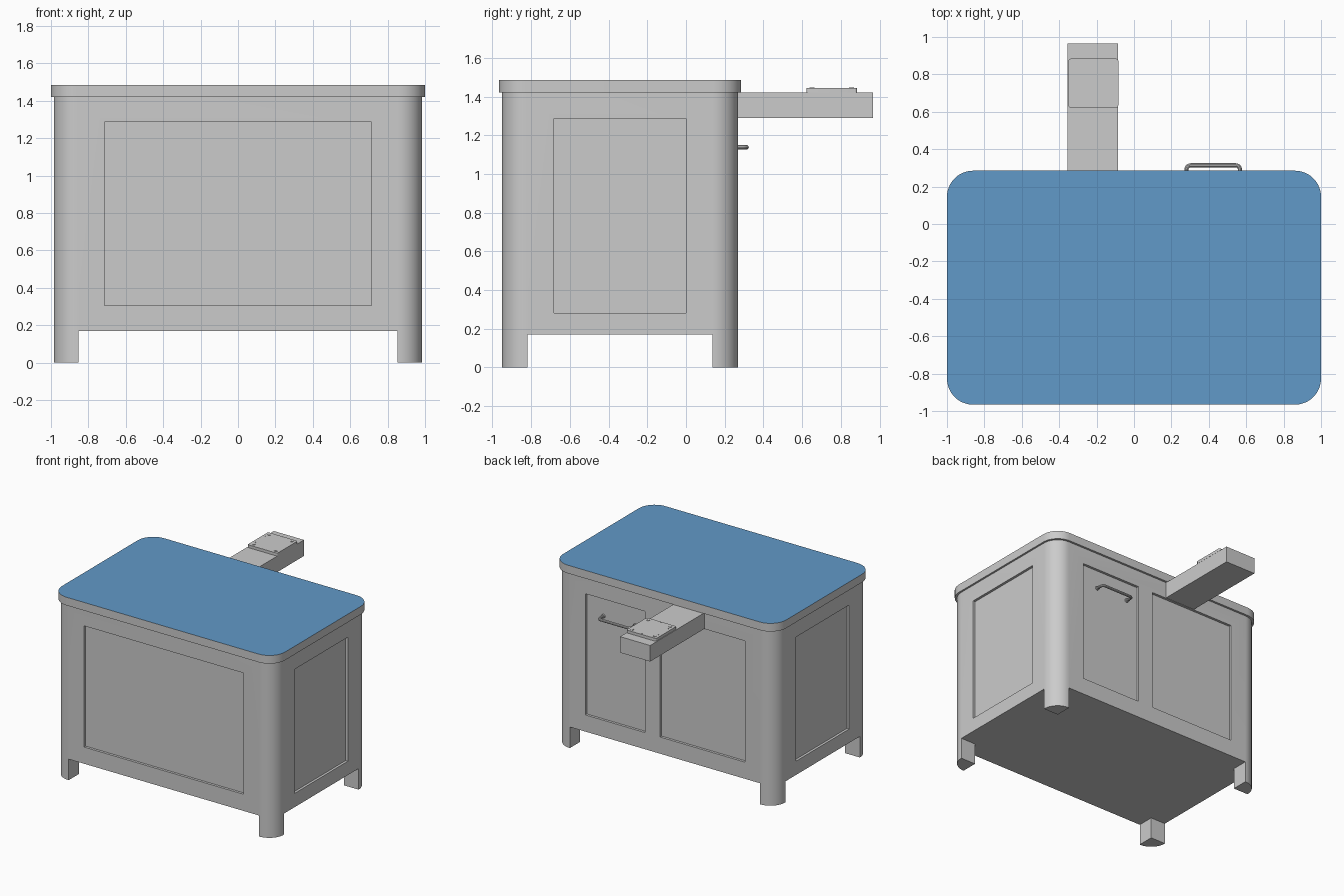
import bpy, bmesh
from math import sin, cos, pi, radians
from mathutils import Matrix

if "Cube" in bpy.data.objects:
    bpy.data.objects.remove(bpy.data.objects["Cube"])


def material(name, rgb):
    m = bpy.data.materials.new(name)
    m.diffuse_color = (*rgb, 1)
    m.use_nodes = True
    m.node_tree.nodes["Principled BSDF"].inputs["Base Color"].default_value = m.diffuse_color
    return m


def add_object(name, bm, mat=None, smooth=False):
    bmesh.ops.recalc_face_normals(bm, faces=bm.faces)
    me = bpy.data.meshes.new(name)
    bm.to_mesh(me)
    bm.free()
    ob = bpy.data.objects.new(name, me)
    bpy.context.collection.objects.link(ob)
    if mat:
        me.materials.append(mat)
    if smooth:
        shade(ob)
    return ob


def activate(ob):
    bpy.ops.object.select_all(action='DESELECT')
    ob.select_set(True)
    bpy.context.view_layer.objects.active = ob


def shade(ob):
    activate(ob)
    bpy.ops.object.shade_smooth_by_angle(angle=radians(30))


def box(name, lo, hi, mat=None):
    bm = bmesh.new()
    bmesh.ops.create_cube(bm, size=1)
    for v in bm.verts:
        v.co = [(a + b) / 2 + c * (b - a) for a, b, c in zip(lo, hi, v.co)]
    return add_object(name, bm, mat)


def rounded_slab(name, x0, x1, y0, y1, z0, z1, r, seg=12, smooth=True):
    bm = bmesh.new()
    centres = [(x1 - r, y1 - r), (x0 + r, y1 - r), (x0 + r, y0 + r), (x1 - r, y0 + r)]
    ring = []
    for q, (cx, cy) in enumerate(centres):
        for i in range(seg + 1):
            a = (q + i / seg) * pi / 2
            ring.append(bm.verts.new((cx + r * cos(a), cy + r * sin(a), z0)))
    base = bm.faces.new(ring)
    ext = bmesh.ops.extrude_face_region(bm, geom=[base], use_keep_orig=True)
    for v in ext['geom']:
        if isinstance(v, bmesh.types.BMVert):
            v.co.z = z1
    return add_object(name, bm, smooth=smooth)


def cylinder(name, loc, r, h, axis='Z', sides=16):
    bm = bmesh.new()
    rot = Matrix.Rotation(pi / 2, 4, 'X') if axis == 'Y' else Matrix()
    bmesh.ops.create_cone(bm, cap_ends=True, segments=sides, radius1=r, radius2=r,
                          depth=h, matrix=Matrix.Translation(loc) @ rot)
    return add_object(name, bm, smooth=True)


def cut(target, cutter):
    mod = target.modifiers.new("cut", 'BOOLEAN')
    mod.operation = 'DIFFERENCE'
    mod.solver = 'EXACT'
    mod.object = cutter
    activate(target)
    bpy.ops.object.modifier_apply(modifier=mod.name)
    bpy.data.objects.remove(cutter, do_unlink=True)


blue = material("blue_surface", (0.12, 0.32, 0.58))
light = material("light_grey", (0.62, 0.62, 0.62))

# Cabinet body with rounded corner posts
X, YF, YB = 0.985, -0.95, 0.268
body = rounded_slab("cabinet_body", -X, X, YF, YB, 0, 1.42, 0.13, smooth=False)

# Clearance under the body leaves four legs
cut(body, box("cutter", (-0.853, -2, -1), (0.853, 2, 0.17)))
cut(body, box("cutter", (-2, YF + 0.132, -1), (2, YB - 0.132, 0.17)))

# Recessed panels: name, opening corners; the recess runs D deep with a thin panel at the back
D, T = 0.02, 0.01
panels = [
    ("front_panel", (-0.715, YF, 0.305), (0.715, YF, 1.287), 1, 1),
    ("door_panel", (0.18, YB, 0.305), (0.715, YB, 1.287), 1, -1),
    ("back_panel", (-0.715, YB, 0.305), (0.045, YB, 1.287), 1, -1),
    ("right_panel", (X, -0.683, 0.282), (X, 0.0, 1.287), 0, -1),
    ("left_panel", (-X, -0.683, 0.282), (-X, 0.0, 1.287), 0, 1),
]
for name, lo, hi, axis, inward in panels:
    def span(a, b):
        p, q = list(lo), list(hi)
        p[axis], q[axis] = sorted((lo[axis] + inward * a, lo[axis] + inward * b))
        return p, q
    cut(body, box("cutter", *span(-0.1, D + T)))
    box(name, *span(D, D + T), light)
shade(body)

# Worktop with a blue upper face
top = rounded_slab("worktop", -1, 1, -0.966, 0.285, 1.42, 1.486, 0.14)
top.data.materials.append(None)
top.data.materials.append(blue)
for p in top.data.polygons:
    if p.normal.z > 0.9:
        p.material_index = 1

# Support arm and mounting plate at the back
box("support_arm", (-0.355, YB - 0.01, 1.29), (-0.085, 0.966, 1.42))
PX, PY = -0.217, 0.753
rounded_slab("mounting_plate", PX - 0.133, PX + 0.133, PY - 0.131, PY + 0.131,
             1.42, 1.443, 0.012, seg=4)
for sx in (-1, 1):
    for sy in (-1, 1):
        at = (PX + sx * 0.1, PY + sy * 0.101, 1.443)
        cylinder("plate_bolt", at, 0.013, 0.006)
        cylinder("bolt_centre", at, 0.007, 0.009)
        cylinder("plate_pin", (PX + sx * 0.11, PY + sy * 0.063, 1.443), 0.004, 0.004, sides=8)
for sy in (-1, 1):
    cylinder("plate_pin", (PX, PY + sy * 0.123, 1.443), 0.004, 0.004, sides=8)

# Door handle: bent round bar with two feet
HZ, H0, H1, HY, R = 1.138, 0.281, 0.566, 0.314, 0.022
face = YB - D
bend = [(R * (1 - cos(t)), R * sin(t)) for t in (i * pi / 12 for i in range(7))]
half = [(0, face)] + [(dx, HY - R + dy) for dx, dy in bend]
path = [(H0 + x, y) for x, y in half] + [(H1 - x, y) for x, y in reversed(half)]
cu = bpy.data.curves.new("door_handle", 'CURVE')
cu.dimensions = '3D'
cu.bevel_depth = 0.011
cu.bevel_resolution = 3
cu.use_fill_caps = True
sp = cu.splines.new('POLY')
sp.points.add(len(path) - 1)
for pt, (x, y) in zip(sp.points, path):
    pt.co = (x, y, HZ, 1)
handle = bpy.data.objects.new("door_handle", cu)
bpy.context.collection.objects.link(handle)
activate(handle)
bpy.ops.object.convert(target='MESH')
shade(bpy.context.object)
for x in (H0, H1):
    cylinder("handle_foot", (x, face + 0.005, HZ), 0.016, 0.01, 'Y')
